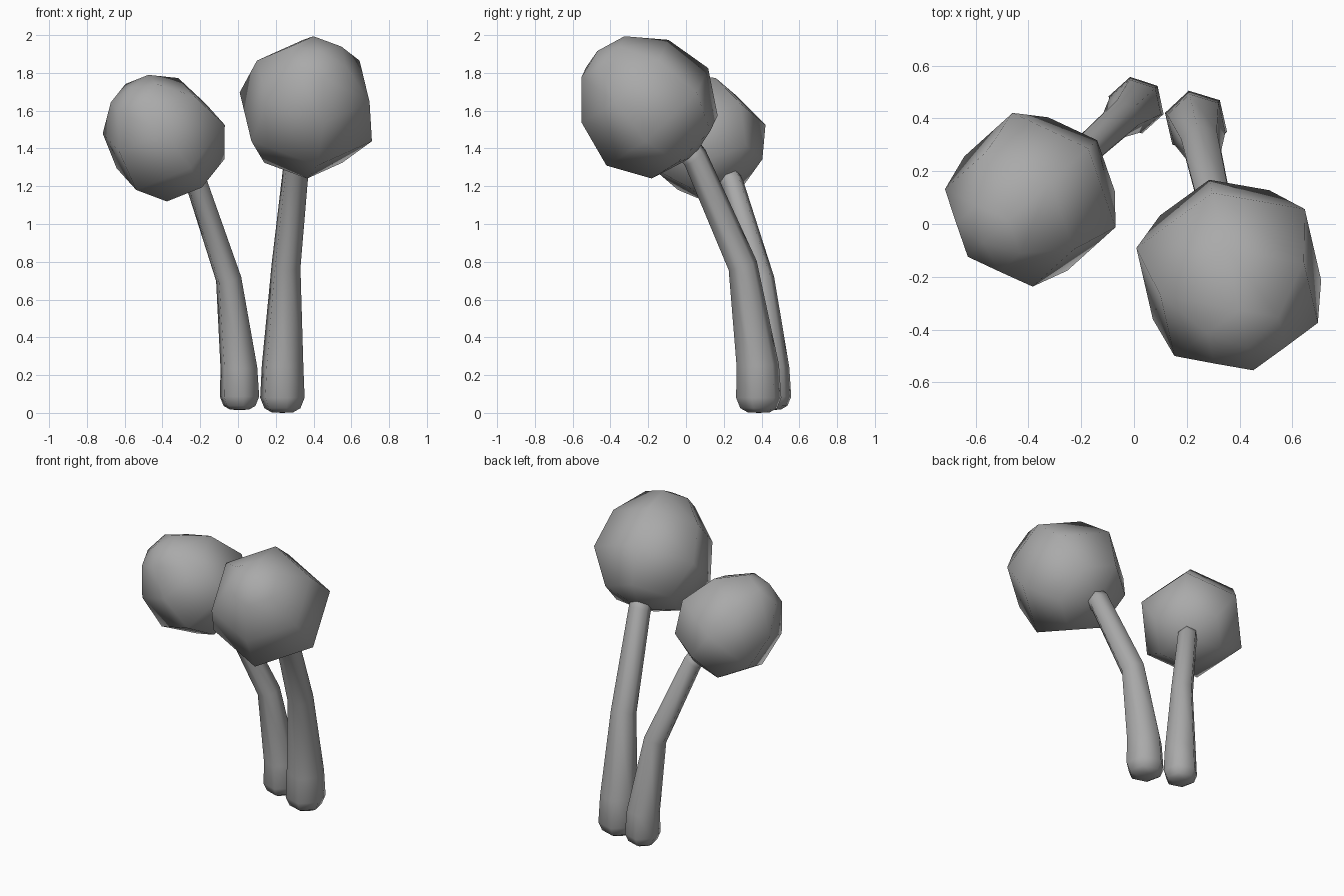
import bpy
import bmesh
from math import sin, cos, pi, radians
from mathutils import Vector

SIDES = 6

cube = bpy.data.objects.get("Cube")
if cube:
    bpy.data.objects.remove(cube, do_unlink=True)

grey = bpy.data.materials.new("plain_grey")
grey.use_nodes = True
grey.diffuse_color = (0.4, 0.4, 0.4, 1)
grey.node_tree.nodes["Principled BSDF"].inputs["Base Color"].default_value = (0.4, 0.4, 0.4, 1)


def loft(name, rings):
    """Mesh through six-sided rings (forward, height, tilt, radius), leaning along local +x."""
    bm = bmesh.new()
    loops = []
    for forward, height, tilt, radius in rings:
        t = radians(tilt)
        centre = Vector((forward, 0, height))
        if radius == 0:
            loops.append([bm.verts.new(centre)] * SIDES)
            continue
        across = Vector((-cos(t), 0, sin(t)))
        side = Vector((0, 1, 0))
        loops.append([bm.verts.new(centre + radius * (across * cos(a) + side * sin(a)))
                      for a in (2 * pi * i / SIDES for i in range(SIDES))])
    for low, high in zip(loops, loops[1:]):
        for i in range(SIDES):
            j = (i + 1) % SIDES
            corners = list(dict.fromkeys((low[i], low[j], high[j], high[i])))
            bm.faces.new(corners)
    bmesh.ops.recalc_face_normals(bm, faces=bm.faces)
    for face in bm.faces:
        face.smooth = True
    mesh = bpy.data.meshes.new(name)
    bm.to_mesh(mesh)
    bm.free()
    mesh.materials.append(grey)
    return mesh


# Stem: rounded foot, bending forward towards the cap
stem_mesh = loft("stem", [
    (0, 0, 0, 0), (0, 0.003, 0, 0.06), (0, 0.025, 0, 0.1), (0, 0.08, 0, 0.123),
    (0.005, 0.25, 4, 0.115), (0.087, 0.78, 18, 0.08),
    (0.345, 1.35, 38, 0.07), (0.40, 1.42, 43, 0.068), (0.40, 1.42, 43, 0)])

# Cap: faceted ball around its own tilted axis, given as (distance along axis, radius)
CAP_TILT = 43
CAP_CENTRE = (0.6, 1.62)
cap_profile = [(-0.345, 0), (-0.34, 0.07), (-0.29, 0.245), (-0.072, 0.378),
               (0.185, 0.322), (0.362, 0.16), (0.405, 0)]
lean = radians(CAP_TILT)
cap_mesh = loft("cap", [
    (CAP_CENTRE[0] + along * sin(lean), CAP_CENTRE[1] + along * cos(lean), CAP_TILT, radius)
    for along, radius in cap_profile])

# Two mushrooms: the smaller one is turned away from the taller one
for label, place, heading, size in (
        ("tall", (0.235, 0.385, 0), -77, 1.0),
        ("short", (0.008, 0.45, 0.015), -138, 0.89)):
    for part, mesh in (("stem", stem_mesh), ("cap", cap_mesh)):
        obj = bpy.data.objects.new(f"{label}_mushroom_{part}", mesh)
        obj.location = place
        obj.rotation_euler.z = radians(heading)
        obj.scale = (size, size, size)
        bpy.context.collection.objects.link(obj)
